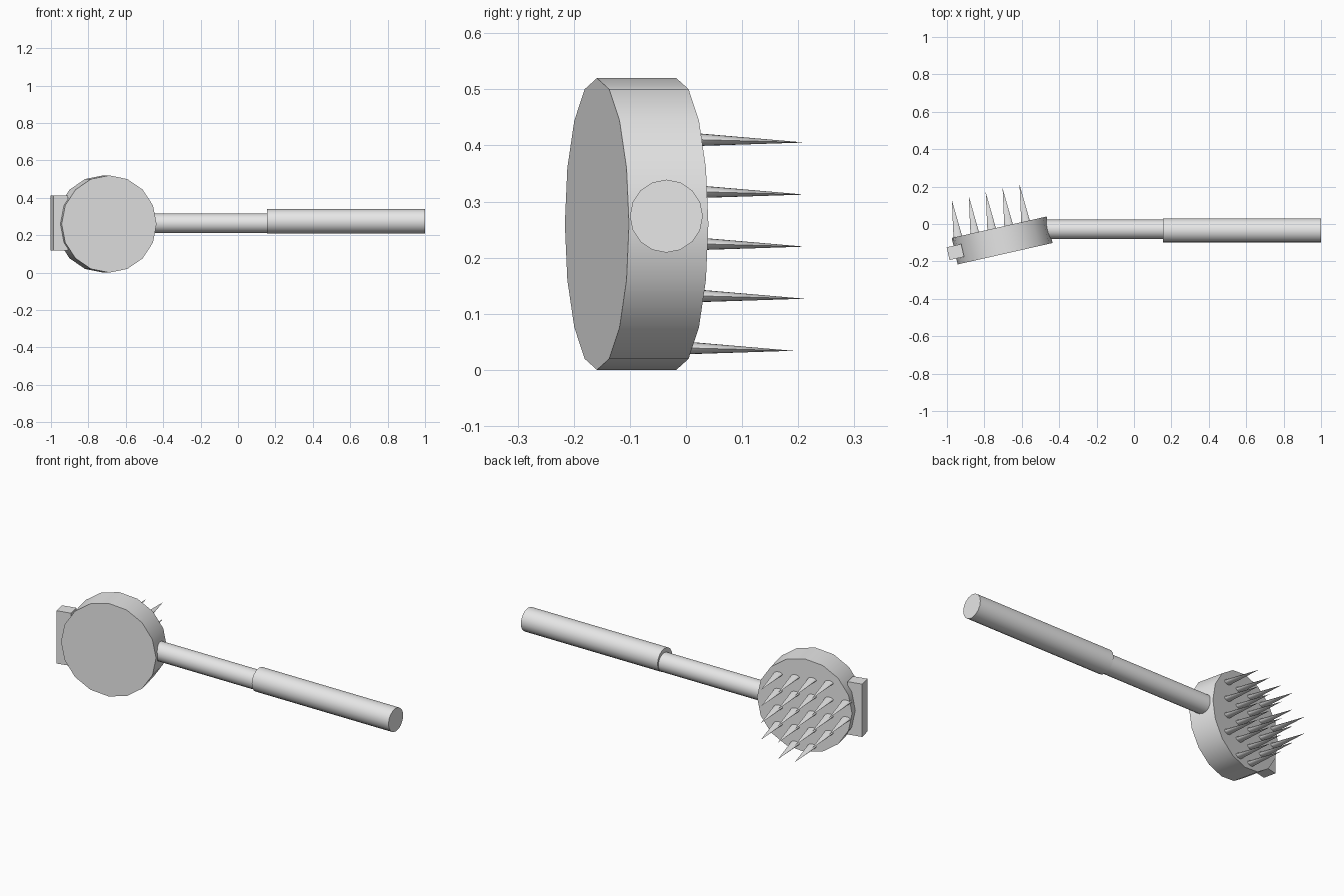
import bpy
import bmesh
from math import radians, hypot
from mathutils import Matrix, Vector

cube = bpy.data.objects.get("Cube")
if cube:
    bpy.data.objects.remove(cube, do_unlink=True)

grey = bpy.data.materials.new("plain_grey")
grey.use_nodes = True
grey.diffuse_color = (0.8, 0.8, 0.8, 1)
grey.node_tree.nodes["Principled BSDF"].inputs["Base Color"].default_value = grey.diffuse_color


def finish(bm, name):
    """Turn a bmesh into a named, coloured, smooth-by-angle object."""
    mesh = bpy.data.meshes.new(name)
    bm.to_mesh(mesh)
    bm.free()
    mesh.materials.append(grey)
    obj = bpy.data.objects.new(name, mesh)
    bpy.context.collection.objects.link(obj)
    bpy.ops.object.select_all(action='DESELECT')
    obj.select_set(True)
    bpy.context.view_layer.objects.active = obj
    bpy.ops.object.shade_smooth_by_angle(angle=radians(35))
    return obj


def add_cone(bm, r1, r2, depth, matrix, sides=16):
    bmesh.ops.create_cone(bm, cap_ends=True, segments=sides, radius1=r1,
                          radius2=r2, depth=depth, matrix=matrix)


def rod(name, x0, x1, y, z, radius):
    bm = bmesh.new()
    place = Matrix.Translation(((x0 + x1) / 2, y, z)) @ Matrix.Rotation(radians(90), 4, 'Y')
    add_cone(bm, radius, radius, x1 - x0, place)
    finish(bm, name)


# Head frame: local y is the outward direction of the spiked face
TILT = radians(12.7)
THICK = 0.145
head_frame = Matrix.Translation((-0.705, -0.088, 0.26)) @ Matrix.Rotation(TILT, 4, 'Z')
to_y = Matrix.Rotation(radians(-90), 4, 'X')

# Round head
bm = bmesh.new()
add_cone(bm, 0.26, 0.26, THICK, head_frame @ to_y)
finish(bm, "head_disc")

# Spikes on a square grid, kept only where they fit on the disc
LENGTH, SUNK, STEP = 0.22, 0.02, 0.0928
lean = Matrix.Rotation(radians(-3.5), 4, 'Z') @ Matrix.Rotation(radians(-1.5), 4, 'X')
flatten = Matrix.Diagonal((2, 1, 1, 1))
bm = bmesh.new()
for col in range(5):
    for row in range(5):
        u, v = -0.228 + col * STEP, 0.151 - row * STEP
        if hypot(u, v) < 0.25:
            base = Matrix.Translation((u, THICK / 2 - SUNK, v))
            rise = Matrix.Translation((0, 0, LENGTH / 2))
            add_cone(bm, 0.0128, 0, LENGTH, head_frame @ base @ lean @ to_y @ flatten @ rise)
finish(bm, "spikes")

# Block at the far edge of the head
bm = bmesh.new()
bmesh.ops.create_cube(bm, size=1, matrix=Matrix.Translation((-0.955, -0.15, 0.265))
                      @ Matrix.Rotation(TILT, 4, 'Z') @ Matrix.Diagonal((0.08, 0.07, 0.295, 1)))
finish(bm, "end_block")

# Handle
rod("shaft", -0.475, 0.17, -0.029, 0.264, 0.052)
rod("grip", 0.155, 1.0, -0.035, 0.274, 0.065)
